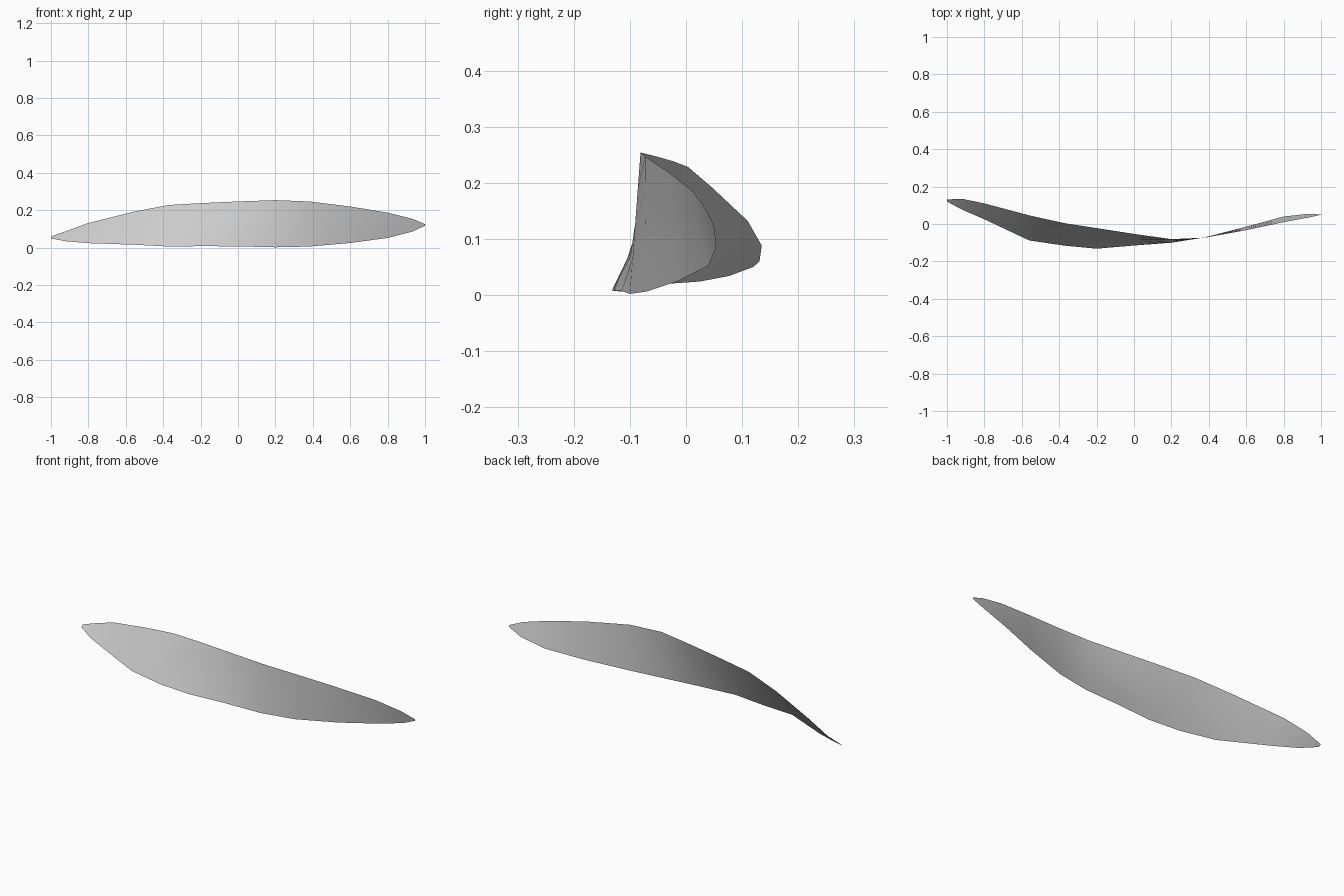
import bpy
import bmesh
from math import radians
from mathutils import Vector

default = bpy.data.objects.get("Cube")
if default:
    bpy.data.objects.remove(default)


def make_material(name, value):
    mat = bpy.data.materials.new(name)
    mat.use_nodes = True
    colour = (value, value, value, 1.0)
    mat.diffuse_color = colour
    mat.node_tree.nodes["Principled BSDF"].inputs["Base Color"].default_value = colour
    return mat


# Cross-sections along the blade: x, upper edge (y, z), lower edge (y, z)
SECTIONS = [
    (-1.0, (.131, .06), (.12, .05)),
    (-.92, (.135, .088), (.077, .034)),
    (-.8, (.11, .132), (.025, .024)),
    (-.56, (.046, .192), (-.088, .016)),
    (-.37, (.004, .228), (-.116, .006)),
    (-.2, (-.022, .238), (-.132, .008)),
    (0, (-.053, .247), (-.115, .007)),
    (.2, (-.081, .254), (-.1, .002)),
    (.38, (-.073, .247), (-.071, .006)),
    (.6, (-.033, .22), (-.014, .025)),
    (.8, (.01, .187), (.04, .052)),
    (.93, (.034, .155), (.054, .085)),
    (1.0, (.049, .126), (.051, .117)),
]
ROWS = 4


def ruled_sheet(name, sections, rows, material):
    """Span straight rulings between the two edges and skin them."""
    bm = bmesh.new()
    columns = []
    for x, upper, lower in sections:
        top, bottom = Vector((x, *upper)), Vector((x, *lower))
        columns.append([bm.verts.new(bottom.lerp(top, i / rows))
                        for i in range(rows + 1)])
    for left, right in zip(columns, columns[1:]):
        for i in range(rows):
            bm.faces.new((left[i], right[i], right[i + 1], left[i + 1]))
    mesh = bpy.data.meshes.new(name)
    bm.to_mesh(mesh)
    bm.free()
    mesh.materials.append(material)
    obj = bpy.data.objects.new(name, mesh)
    bpy.context.collection.objects.link(obj)
    return obj


# Thin twisted blade
blade = ruled_sheet("twisted_blade", SECTIONS, ROWS, make_material("light grey", .6))
bpy.context.view_layer.objects.active = blade
blade.select_set(True)
bpy.ops.object.shade_smooth_by_angle(angle=radians(40))
